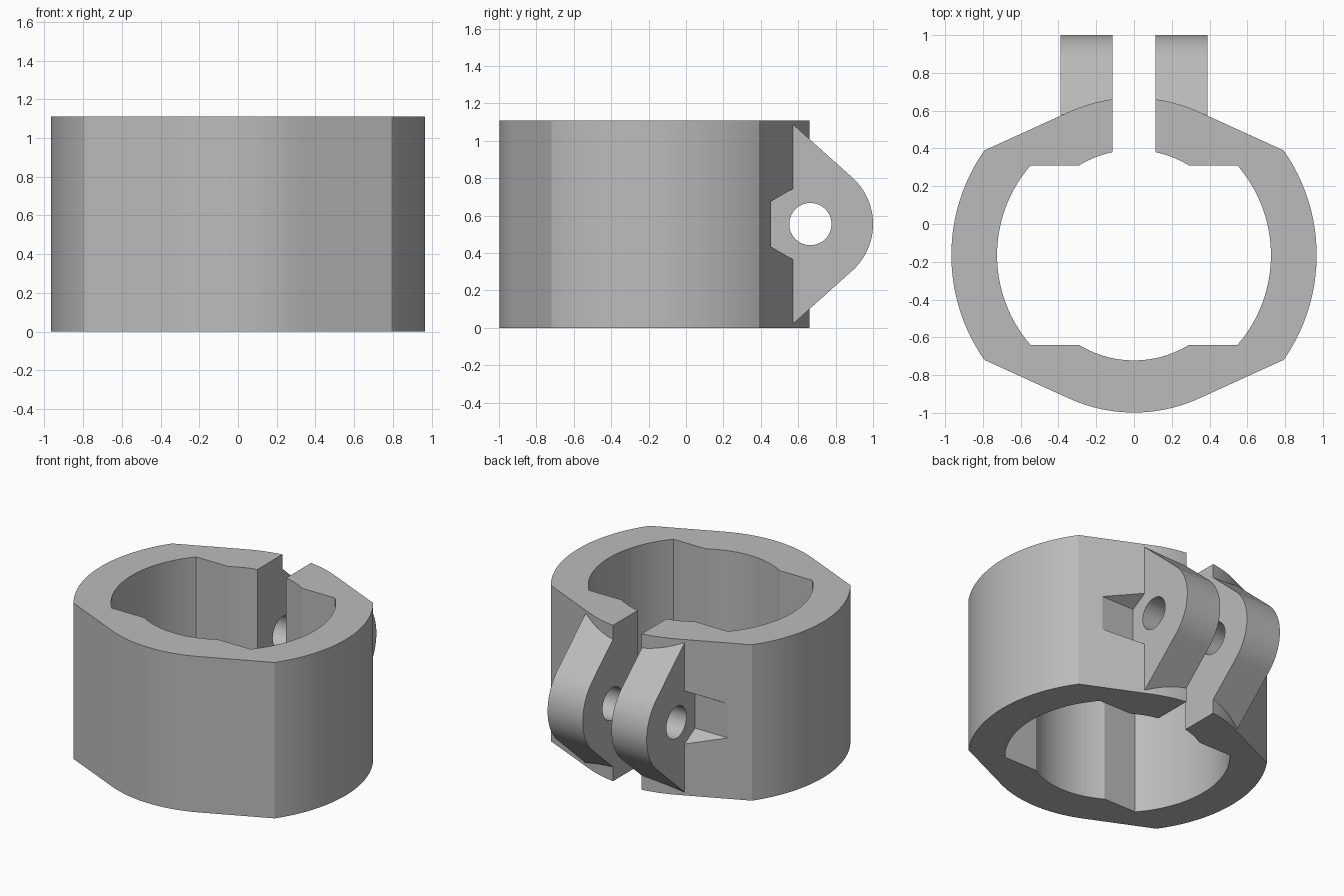
import bpy, bmesh
from math import cos, sin, radians, atan2, degrees, pi
from mathutils import Vector

if "Cube" in bpy.data.objects:
    bpy.data.objects.remove(bpy.data.objects["Cube"])

HEIGHT = 1.11
MID_Z = HEIGHT / 2
RING_Y = -0.165          # ring centre
BOLT_Y = 0.665           # bolt axis
LUG_X, SLOT_X = 0.39, 0.113

grey = bpy.data.materials.new("plain grey")
grey.use_nodes = True
grey.diffuse_color = (0.5, 0.5, 0.5, 1)
grey.node_tree.nodes["Principled BSDF"].inputs["Base Color"].default_value = (0.5, 0.5, 0.5, 1)


def arc(radius, start, end, steps, cx=0.0, cy=0.0):
    angles = [radians(start + (end - start) * i / steps) for i in range(steps + 1)]
    return [(cx + radius * cos(a), cy + radius * sin(a)) for a in angles]


def prism(name, points, low, high, axis="Z"):
    """Extrude a 2D outline along Z, or a (y, z) outline along X."""
    def place(p, h):
        return Vector((p[0], p[1], h)) if axis == "Z" else Vector((h, p[0], p[1]))
    bm = bmesh.new()
    face = bm.faces.new([bm.verts.new(place(p, low)) for p in points])
    moved = bmesh.ops.extrude_face_region(bm, geom=[face])["geom"]
    shift = place((0, 0), high - low)
    bmesh.ops.translate(bm, vec=shift, verts=[v for v in moved if isinstance(v, bmesh.types.BMVert)])
    bmesh.ops.recalc_face_normals(bm, faces=bm.faces)
    mesh = bpy.data.meshes.new(name)
    bm.to_mesh(mesh)
    bm.free()
    mesh.materials.append(grey)
    obj = bpy.data.objects.new(name, mesh)
    bpy.context.collection.objects.link(obj)
    return obj


def combine(target, tool, operation):
    mod = target.modifiers.new(operation, "BOOLEAN")
    mod.operation, mod.object, mod.solver = operation, tool, "EXACT"
    bpy.context.view_layer.objects.active = target
    bpy.ops.object.modifier_apply(modifier=mod.name)
    bpy.data.objects.remove(tool)


def ring_outline(side_radius, side_angle, end_radius, end_angle):
    """Two wide side arcs joined by straight flats to two tighter end arcs."""
    half = (arc(side_radius, -side_angle, side_angle, 32)
            + arc(end_radius, end_angle, 180 - end_angle, 32))
    full = half + [(-x, -y) for x, y in half]
    return [(x, y + RING_Y) for x, y in full]


# Clamp ring with its stepped bore
body = prism("clamp_body", ring_outline(0.967, degrees(atan2(0.555, 0.793)), 0.833, 66), 0, HEIGHT)
bore = ring_outline(0.725, degrees(atan2(0.475, 0.547)), 0.557, degrees(atan2(0.475, 0.29)))
combine(body, prism("bore_cutter", bore, -0.2, HEIGHT + 0.2), "DIFFERENCE")

# Rounded lug block, later split by the slot
lug = [(0.55, 0.002)] + arc(0.335, -48.7, 48.7, 32, BOLT_Y, MID_Z) + [(0.55, HEIGHT - 0.002)]
combine(body, prism("lugs", lug, -LUG_X, LUG_X, "X"), "UNION")

# Slot and bolt hole
slot = [(-SLOT_X, 0), (SLOT_X, 0), (SLOT_X, 1.2), (-SLOT_X, 1.2)]
combine(body, prism("slot_cutter", slot, -0.2, HEIGHT + 0.2), "DIFFERENCE")
hole = arc(0.113, 0, 360, 48, BOLT_Y, MID_Z)[:-1]
combine(body, prism("hole_cutter", hole, -1.2, 1.2, "X"), "DIFFERENCE")

# Hexagonal nut clearance cut into the ring outside each lug
hexagon = arc(0.21 / cos(pi / 6), 30, 390, 6, BOLT_Y, MID_Z)[:-1]
for side in (-1, 1):
    low, high = sorted((side * LUG_X, side * 1.2))
    combine(body, prism("nut_cutter", hexagon, low, high, "X"), "DIFFERENCE")

bpy.ops.object.select_all(action="DESELECT")
body.select_set(True)
bpy.context.view_layer.objects.active = body
bpy.ops.object.shade_smooth_by_angle(angle=radians(20))
